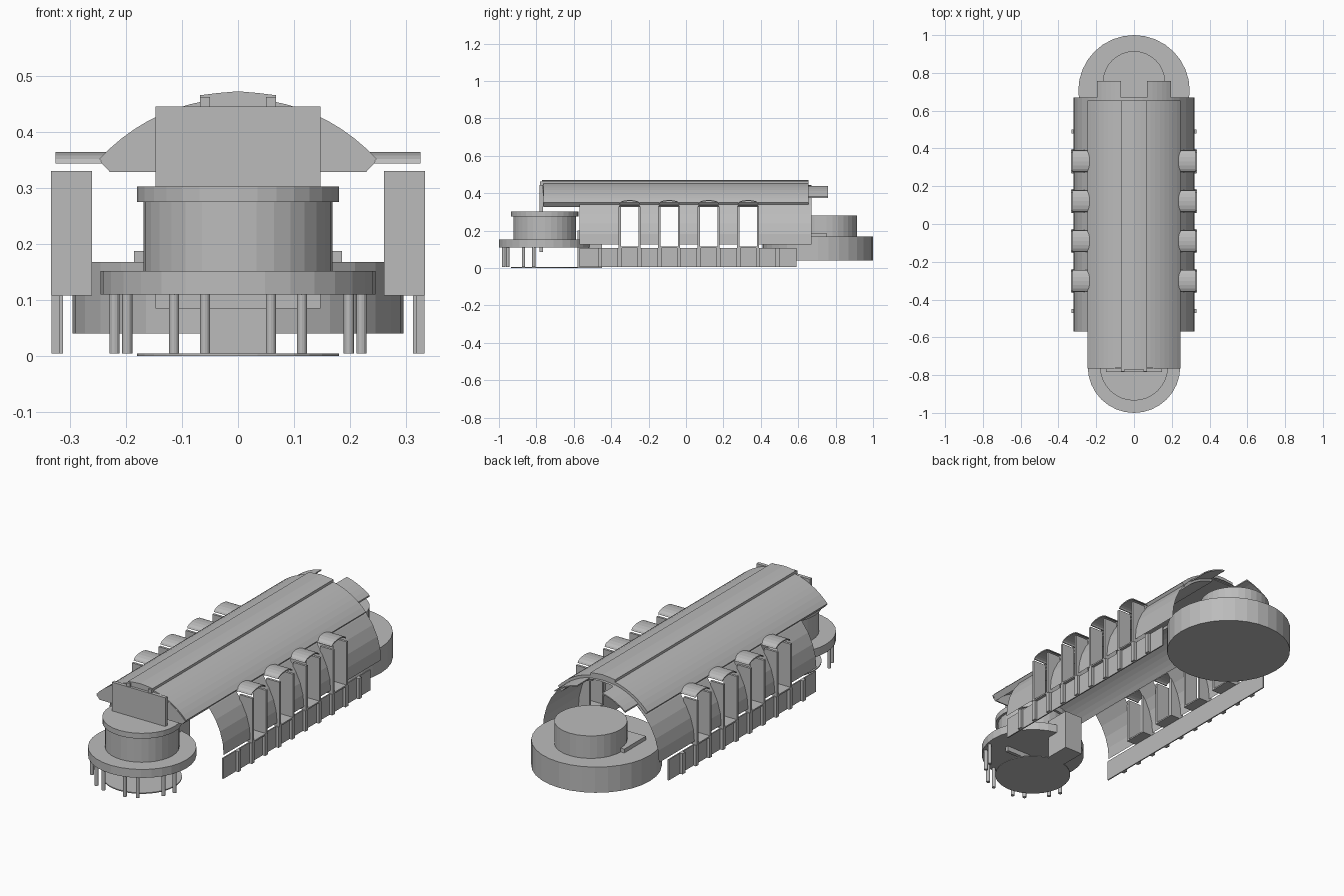
import bpy, bmesh, math

if "Cube" in bpy.data.objects:
    bpy.data.objects.remove(bpy.data.objects["Cube"])

stone = bpy.data.materials.new("grey_stone")
stone.diffuse_color = (0.5, 0.5, 0.5, 1)
stone.use_nodes = True
stone.node_tree.nodes["Principled BSDF"].inputs["Base Color"].default_value = stone.diffuse_color
SPRING = 0.125   # height of the vault's springing line


def finish(name, bm):
    bmesh.ops.recalc_face_normals(bm, faces=bm.faces)
    me = bpy.data.meshes.new(name)
    bm.to_mesh(me)
    bm.free()
    me.materials.append(stone)
    ob = bpy.data.objects.new(name, me)
    bpy.context.collection.objects.link(ob)
    return ob


def box(name, x0, x1, y0, y1, z0, z1):
    bm = bmesh.new()
    bmesh.ops.create_cube(bm, size=1)
    for v in bm.verts:
        v.co = ((x0 + x1) / 2 + v.co.x * (x1 - x0),
                (y0 + y1) / 2 + v.co.y * (y1 - y0),
                (z0 + z1) / 2 + v.co.z * (z1 - z0))
    return finish(name, bm)


def drum(name, x, y, r, z0, z1, sides=32):
    bm = bmesh.new()
    bmesh.ops.create_cone(bm, cap_ends=True, segments=sides,
                          radius1=r, radius2=r, depth=z1 - z0)
    bmesh.ops.translate(bm, verts=bm.verts, vec=(x, y, (z0 + z1) / 2))
    return finish(name, bm)


def prism(name, profile, a0, a1, axis="y"):
    """Extrude a closed profile (u, z) along y, or along x."""
    bm = bmesh.new()
    put = (lambda u, z, a: (u, a, z)) if axis == "y" else (lambda u, z, a: (a, u, z))
    rings = [[bm.verts.new(put(u, z, a)) for u, z in profile] for a in (a0, a1)]
    n = len(profile)
    for i in range(n):
        j = (i + 1) % n
        bm.faces.new((rings[0][i], rings[0][j], rings[1][j], rings[1][i]))
    bm.faces.new(rings[0])
    bm.faces.new(rings[1])
    return finish(name, bm)


def arc(r, x0, x1, n=8):
    """Points on the vault circle between two x positions."""
    a0, a1 = math.acos(x0 / r), math.acos(x1 / r)
    return [(r * math.cos(a0 + (a1 - a0) * i / n),
             SPRING + r * math.sin(a0 + (a1 - a0) * i / n)) for i in range(n + 1)]


# Front rotunda
FY = -0.755
drum("front_base_disc", 0, FY, 0.18, 0, 0.005)
drum("front_canopy", 0, FY, 0.245, 0.11, 0.152)
drum("front_drum", 0, FY, 0.168, 0.152, 0.275)
drum("front_cornice", 0, FY, 0.18, 0.275, 0.302)
for deg in (15, 30, 60, 75):
    for s in (-1, 1):
        a = math.radians(deg)
        drum("front_column", s * 0.228 * math.sin(a), FY - 0.228 * math.cos(a),
             0.009, 0.005, 0.112, 12)
box("entry_block", -0.05, 0.05, -0.58, -0.45, 0.0, 0.2)
box("front_plate", -0.147, 0.147, -0.783, -0.765, 0.085, 0.445)

# Rear apse
drum("apse_base", 0, 0.705, 0.295, 0.04, 0.168)
drum("apse_drum", 0, 0.75, 0.165, 0.168, 0.28)
box("apse_step", -0.185, 0.185, 0.58, 0.75, 0.16, 0.187)

# Positions of the pilasters; the dormers sit between alternate pairs
pil = [-0.46 + 0.1056 * i for i in range(10)]

# Vault shell with window openings cut on both sides
bm = bmesh.new()
ys = [-0.57] + pil + [0.67]
cut = math.asin(0.21 / 0.32)
angles = ([cut * i / 4 for i in range(5)]
          + [cut + (math.pi - 2 * cut) * i / 12 for i in range(1, 12)]
          + [math.pi - cut * i / 4 for i in range(4, -1, -1)])
grid = [[bm.verts.new((0.32 * math.cos(a), y, SPRING + 0.32 * math.sin(a)))
         for a in angles] for y in ys]
for j in range(len(ys) - 1):
    window = j in (2, 4, 6, 8)
    for i in range(len(angles) - 1):
        mid = (angles[i] + angles[i + 1]) / 2
        if window and math.sin(mid) < math.sin(cut):
            continue
        bm.faces.new((grid[j][i], grid[j][i + 1], grid[j + 1][i + 1], grid[j + 1][i]))
finish("vault_shell", bm)

# Roof slabs, ridge and rear flaps
for s in (-1, 1):
    outer = arc(0.335, 0.247, 0.06)
    inner = arc(0.305, 0.06, 0.228)
    prism("roof_slab", [(s * x, z) for x, z in outer + inner], -0.762, 0.655)
    flap = arc(0.322, 0.195, 0.07, 5) + arc(0.316, 0.07, 0.195, 5)
    prism("rear_flap", [(s * x, z) for x, z in flap], 0.6, 0.758)
    # front gable infill under the roof
    gable = arc(0.33, 0.245, 0.1, 6) + [(0.1, 0.328), (0.228, 0.328)]
    prism("front_gable", [(s * x, z) for x, z in gable], -0.764, -0.758)
    box("ridge_tab", s * 0.05, s * 0.068, -0.78, -0.755, 0.445, 0.462)
prism("roof_ridge", [(-0.068, 0.44), (-0.068, 0.465), (-0.035, 0.469), (0, 0.472),
                     (0.035, 0.469), (0.068, 0.465), (0.068, 0.44)], -0.77, 0.655)

# Side walls: low band, pilasters, dormer cheeks and caps
for s in (-1, 1):
    box("low_wall", s * 0.312, s * 0.318, -0.57, 0.59, 0.005, 0.108)
    for y in pil:
        box("pilaster", s * 0.312, s * 0.332, y - 0.011, y + 0.011, 0.005, 0.108)
    for k in (1, 3, 5, 7):
        y0, y1 = pil[k], pil[k + 1]
        for y in (y0, y1):
            box("dormer_cheek", s * 0.26, s * 0.333, y - 0.006, y + 0.006, 0.108, 0.33)
        box("dormer_sill", s * 0.26, s * 0.333, y0, y1, 0.108, 0.115)
        c = (y0 + y1) / 2
        top = [(c + 0.057 * math.cos(math.pi * i / 8),
                0.343 + 0.021 * math.sin(math.pi * i / 8)) for i in range(9)]
        low = [(c + 0.052 * math.cos(math.pi * i / 8),
                0.343 + 0.015 * math.sin(math.pi * i / 8)) for i in range(8, -1, -1)]
        prism("dormer_cap", top + low, s * 0.235, s * 0.325, "x")
